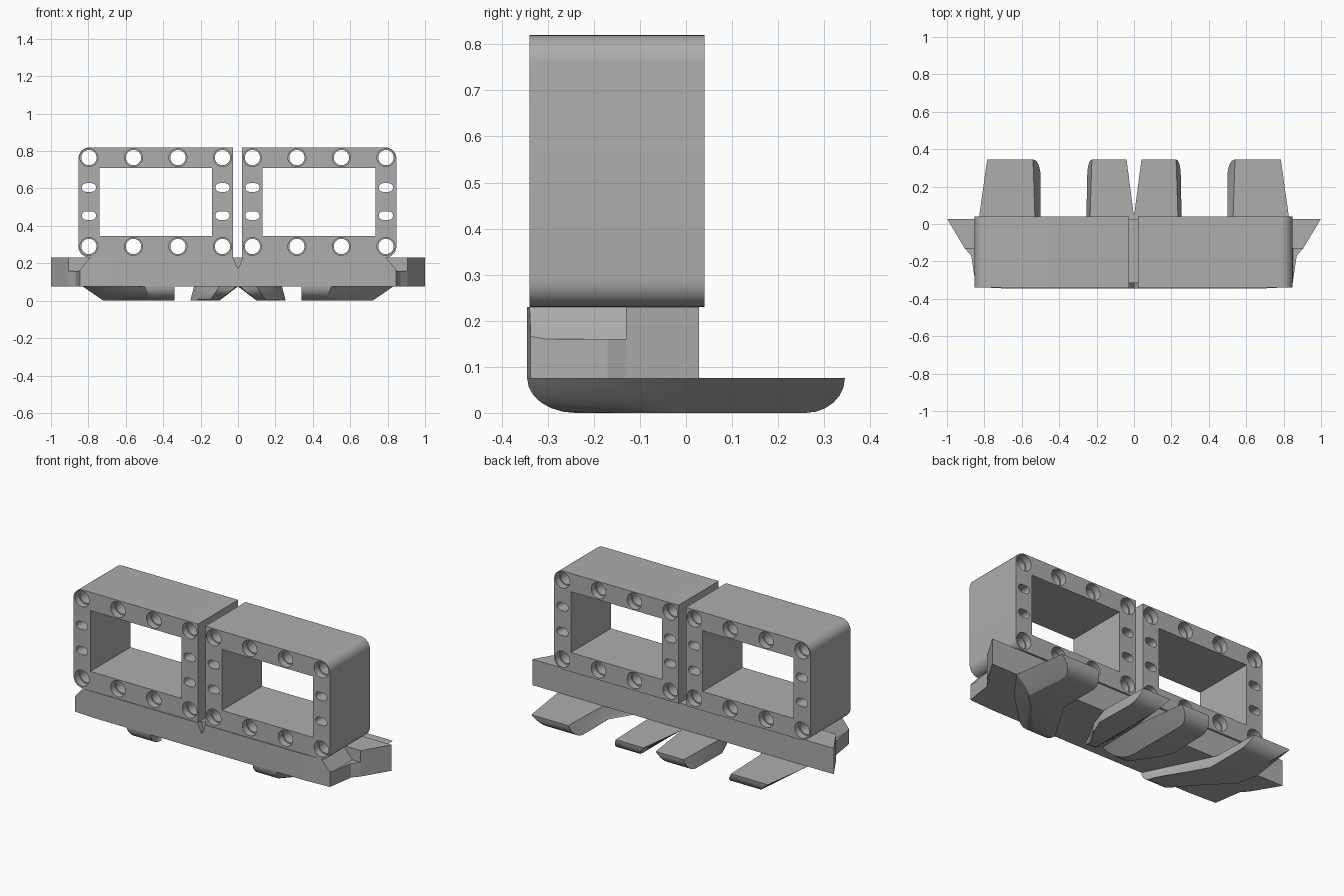
import bpy, bmesh, math
from mathutils import Vector

cube = bpy.data.objects.get("Cube")
if cube:
    bpy.data.objects.remove(cube, do_unlink=True)

grey = bpy.data.materials.new("plain_grey")
grey.use_nodes = True
grey.diffuse_color = (0.42, 0.42, 0.42, 1)
grey.node_tree.nodes["Principled BSDF"].inputs["Base Color"].default_value = (0.42, 0.42, 0.42, 1)


def loft(bm, rings):
    """Skin a stack of equal-length point loops and cap both ends."""
    loops = [[bm.verts.new(p) for p in ring] for ring in rings]
    n = len(loops[0])
    for a, b in zip(loops, loops[1:]):
        for i in range(n):
            j = (i + 1) % n
            bm.faces.new((a[i], a[j], b[j], b[i]))
    bm.faces.new(loops[0][::-1])
    bm.faces.new(loops[-1])


def along_y(bm, profile, y0, y1):
    loft(bm, [[(x, y, z) for x, z in profile] for y in (y0, y1)])


def finish(bm, name):
    bmesh.ops.recalc_face_normals(bm, faces=bm.faces)
    mesh = bpy.data.meshes.new(name)
    bm.to_mesh(mesh)
    bm.free()
    mesh.materials.append(grey)
    ob = bpy.data.objects.new(name, mesh)
    bpy.context.collection.objects.link(ob)
    return ob


def activate(ob):
    bpy.ops.object.select_all(action='DESELECT')
    ob.select_set(True)
    bpy.context.view_layer.objects.active = ob


def cut(ob, cutter):
    cutter.hide_render = True
    mod = ob.modifiers.new("cut", 'BOOLEAN')
    mod.operation, mod.solver, mod.object = 'DIFFERENCE', 'EXACT', cutter
    activate(ob)
    bpy.ops.object.modifier_apply(modifier=mod.name)
    bpy.data.objects.remove(cutter, do_unlink=True)


def smooth(ob):
    activate(ob)
    bpy.ops.object.shade_smooth_by_angle(angle=math.radians(25))


def arc(cx, cz, r, start, end, steps):
    return [(cx + r * math.cos(math.radians(start + (end - start) * i / steps)),
             cz + r * math.sin(math.radians(start + (end - start) * i / steps)))
            for i in range(steps + 1)]


# Open rectangular frames with rounded outer corners, bolt holes and slots
FRONT, BACK, BOTTOM, TOP = -0.34, 0.04, 0.23, 0.82
AXIS = -0.003


def build_frame(side, name):
    def place(profile):
        return [(AXIS + side * x, z) for x, z in profile]

    inner, outer, r = 0.024, 0.85, 0.06
    outline = [(inner, BOTTOM)] + arc(outer - r, BOTTOM + r, r, -90, 0, 8)
    outline += arc(outer - r, TOP - r, r, 0, 90, 8) + [(inner, TOP)]
    bm = bmesh.new()
    along_y(bm, place(outline), FRONT, BACK)
    frame = finish(bm, name)

    bm = bmesh.new()
    window = [(0.135, 0.345), (0.738, 0.345), (0.738, 0.71), (0.135, 0.71)]
    along_y(bm, place(window), FRONT - 0.1, BACK + 0.1)
    # Counterbored round holes
    for x in (0.08, 0.318, 0.556, 0.794):
        for z in (0.29, 0.765):
            steps = [(FRONT - 0.1, 0.048), (FRONT + 0.04, 0.048), (FRONT + 0.04, 0.041),
                     (BACK - 0.04, 0.041), (BACK - 0.04, 0.048), (BACK + 0.1, 0.048)]
            loft(bm, [[(px, y, pz) for px, pz in place(arc(x, z, rad, 0, 345, 23))]
                      for y, rad in steps])
    # Slots in the uprights
    for x in (0.08, 0.794):
        for z in (0.455, 0.605):
            slot = arc(x + 0.015, z, 0.023, -90, 90, 8) + arc(x - 0.015, z, 0.023, 90, 270, 8)
            along_y(bm, place(slot), FRONT - 0.1, BACK + 0.1)
    cut(frame, finish(bm, "frame_cutter"))
    smooth(frame)


build_frame(1, "left_frame")
build_frame(-1, "right_frame")

# Base plate with flared ends
half = [(0.68, -0.345), (0.845, -0.337), (0.87, -0.17), (0.905, -0.13), (1.0, 0.028)]
outline = half + [(-x, y) for x, y in reversed(half)]
bm = bmesh.new()
loft(bm, [[(x, y, z) for x, y in outline] for z in (0.075, 0.23)])
plate = finish(bm, "base_plate")

# Chamfered shoulders and centre notch
bm = bmesh.new()
for s in (1, -1):
    shoulder = [(0.783, 0.24), (0.85, 0.16), (0.96, 0.16), (0.96, 0.24)]
    along_y(bm, [(s * x, z) for x, z in shoulder], -0.4, -0.13)
along_y(bm, [(-0.03, 0.24), (0.03, 0.24), (0, 0.17)], -0.4, -0.315)
cut(plate, finish(bm, "plate_cutter"))

# Claws: curved underside blended from a top outline to a smaller bottom outline
outer_top = [(0.34, -0.345), (0.5, -0.345), (0.7, -0.15), (0.83, 0.025),
             (0.785, 0.345), (0.54, 0.345), (0.53, 0.04)]
outer_low = [(0.34, -0.24), (0.47, -0.24), (0.6, -0.12), (0.72, -0.01),
             (0.7, 0.26), (0.5, 0.26), (0.5, 0.02)]
inner_top = [(0.01, -0.27), (0.1, -0.27), (0.19, -0.1), (0.235, 0.04),
             (0.225, 0.345), (0.04, 0.345), (0.0, 0.04)]
inner_low = [(0.1, -0.12), (0.15, -0.14), (0.22, -0.06), (0.255, 0.02),
             (0.25, 0.26), (0.1, 0.26), (0.1, 0.04)]


def build_claw(name, side, top, low):
    rings = []
    for i in range(7):
        a = math.radians(90 * i / 6)
        drop, pull = math.sin(a), 1 - math.cos(a)
        rings.append([(side * (t[0] + (b[0] - t[0]) * drop),
                       t[1] + (b[1] - t[1]) * pull,
                       0.076 * (1 - drop)) for t, b in zip(top, low)])
    bm = bmesh.new()
    loft(bm, rings)
    smooth(finish(bm, name))


for side, label in ((1, "left"), (-1, "right")):
    build_claw(label + "_outer_claw", side, outer_top, outer_low)
    build_claw(label + "_inner_claw", side, inner_top, inner_low)
